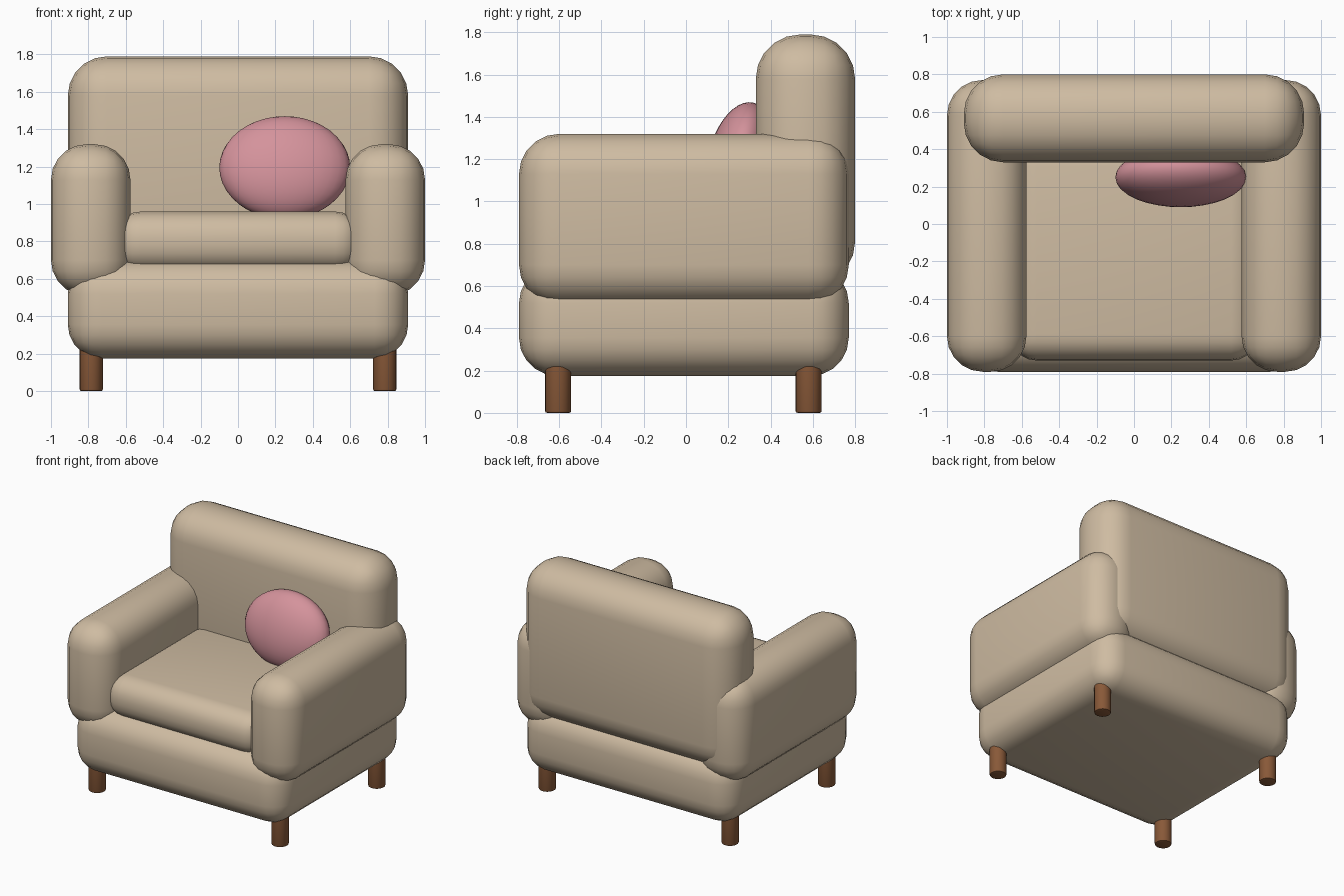
import bpy
import bmesh
import math
from mathutils import Matrix, Vector

cube = bpy.data.objects.get("Cube")
if cube:
    bpy.data.objects.remove(cube, do_unlink=True)


def material(name, rgb):
    mat = bpy.data.materials.new(name)
    mat.use_nodes = True
    mat.diffuse_color = (*rgb, 1)
    mat.node_tree.nodes["Principled BSDF"].inputs["Base Color"].default_value = (*rgb, 1)
    return mat


FABRIC = material("beige fabric", (0.62, 0.50, 0.36))
PINK = material("pink fabric", (0.66, 0.29, 0.33))
WOOD = material("brown wood", (0.25, 0.10, 0.04))


def finish(bm, name, mat, sharp_angle=None):
    """Turn a bmesh into a smooth-shaded, single-colour object."""
    mesh = bpy.data.meshes.new(name)
    bm.to_mesh(mesh)
    bm.free()
    mesh.materials.append(mat)
    obj = bpy.data.objects.new(name, mesh)
    bpy.context.collection.objects.link(obj)
    mesh.shade_smooth()
    if sharp_angle:
        mesh.set_sharp_from_angle(angle=sharp_angle)
    return obj


def padded_box(name, lo, hi, radius, segments=5):
    """Upholstered block: a box with generously rounded edges."""
    lo, hi = Vector(lo), Vector(hi)
    bm = bmesh.new()
    bmesh.ops.create_cube(bm, size=1)
    bmesh.ops.scale(bm, vec=hi - lo, verts=bm.verts)
    bmesh.ops.translate(bm, vec=(lo + hi) / 2, verts=bm.verts)
    bmesh.ops.bevel(bm, geom=bm.edges[:], offset=radius, segments=segments,
                    profile=0.5, affect='EDGES')
    return finish(bm, name, FABRIC)


# Upholstered body
padded_box("seat_base", (-0.91, -0.79, 0.175), (0.91, 0.77, 0.70), 0.18)
padded_box("seat_cushion", (-0.66, -0.73, 0.64), (0.66, 0.45, 0.96), 0.14)
padded_box("backrest", (-0.91, 0.33, 0.60), (0.91, 0.80, 1.79), 0.21)
padded_box("right_arm", (-1.0, -0.79, 0.51), (-0.575, 0.77, 1.32), 0.19)
padded_box("left_arm", (0.575, -0.79, 0.51), (1.0, 0.77, 1.32), 0.19)

# Oval throw pillow leaning on the backrest
bm = bmesh.new()
bmesh.ops.create_uvsphere(bm, u_segments=32, v_segments=20, radius=1)
bmesh.ops.scale(bm, vec=(0.35, 0.149, 0.281), verts=bm.verts)
bmesh.ops.rotate(bm, matrix=Matrix.Rotation(math.radians(-14.4), 3, 'X'),
                 verts=bm.verts)
bmesh.ops.translate(bm, vec=(0.25, 0.25, 1.195), verts=bm.verts)
finish(bm, "throw_pillow", PINK)

# Four round legs with softened feet
for side, x in (("right", -0.785), ("left", 0.785)):
    for end, y in (("front", -0.605), ("back", 0.58)):
        bm = bmesh.new()
        bmesh.ops.create_cone(bm, cap_ends=True, segments=20, radius1=0.062,
                              radius2=0.062, depth=0.28)
        bmesh.ops.translate(bm, vec=(x, y, 0.14), verts=bm.verts)
        rim = [e for e in bm.edges if all(v.co.z < 0.01 for v in e.verts)]
        bmesh.ops.bevel(bm, geom=rim, offset=0.01, segments=2, profile=0.5,
                        affect='EDGES')
        finish(bm, f"{end}_{side}_leg", WOOD, math.radians(40))
